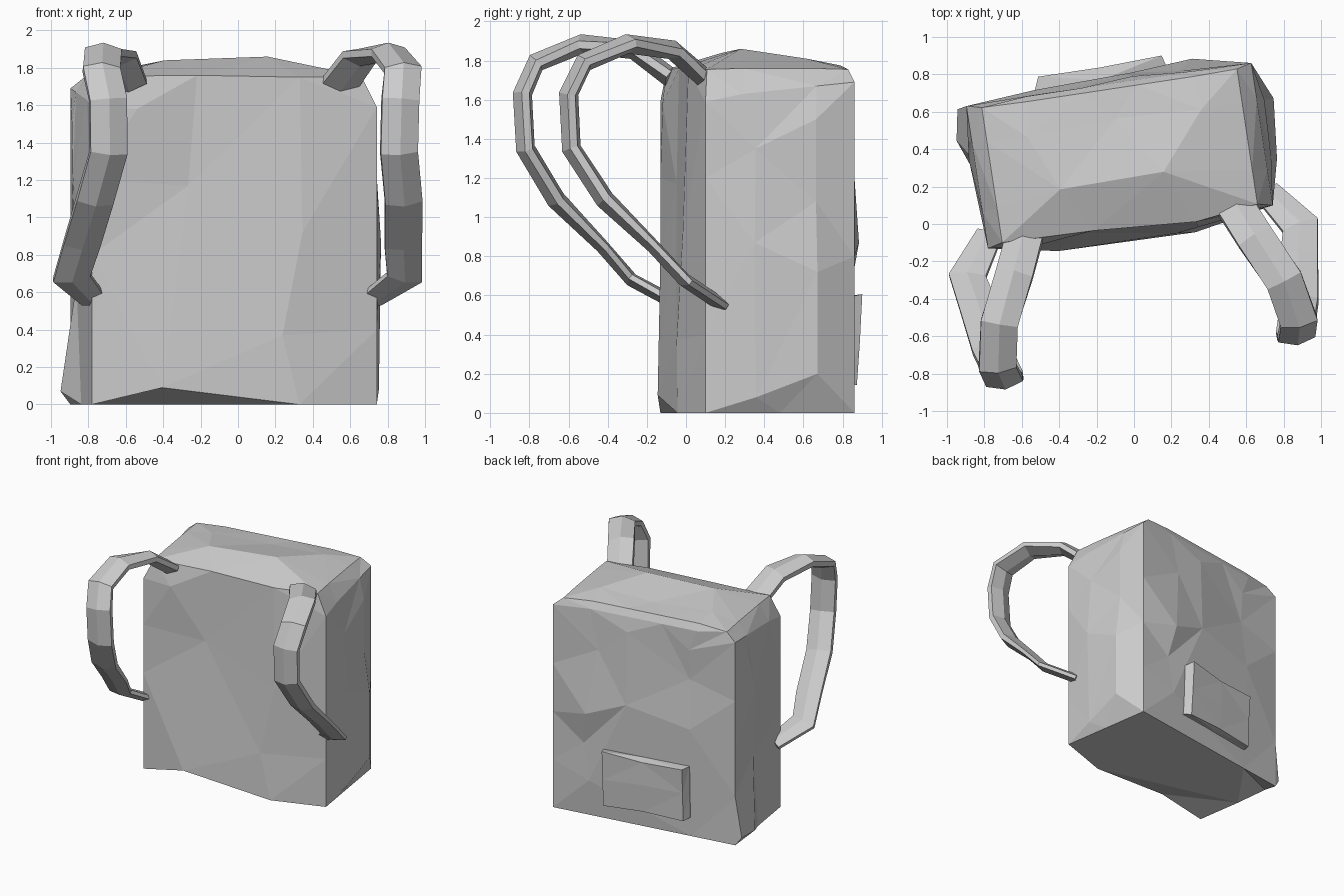
import bpy, bmesh, math, random
from mathutils import Vector, Matrix

old = bpy.data.objects.get("Cube")
if old:
    bpy.data.objects.remove(old, do_unlink=True)

random.seed(4)

# The whole bag is turned a little about the vertical axis
PLACE = Matrix.Translation((-0.077, 0.365, 0)) @ Matrix.Rotation(math.radians(8.6), 4, "Z")

canvas = bpy.data.materials.new("grey canvas")
canvas.use_nodes = True
GREY = (0.6, 0.6, 0.6, 1)
canvas.diffuse_color = GREY
canvas.node_tree.nodes["Principled BSDF"].inputs["Base Color"].default_value = GREY


def finish(bm, name):
    """Turn a bmesh into a flat-shaded, placed object."""
    bmesh.ops.recalc_face_normals(bm, faces=bm.faces)
    mesh = bpy.data.meshes.new(name)
    bm.to_mesh(mesh)
    bm.free()
    mesh.materials.append(canvas)
    obj = bpy.data.objects.new(name, mesh)
    bpy.context.collection.objects.link(obj)
    obj.matrix_world = PLACE
    return obj


# Body frame: corner posts, bottom edges and the bevelled top rim
half_width, half_depth, rim = 0.77, 0.385, 0.69
points = []
for side in (-1, 1):
    for face in (-1, 1):
        for z in (0, 0.4, 0.8, 1.2, 1.64 + face * 0.05):
            points.append((side * half_width, face * half_depth, z))
        points.append((side * rim, face * 0.365, 1.755))
        points.append((side * rim, face * 0.18, 1.76))
        points.append((side * half_width, face * 0.19, 1.65 + face * 0.02))
    points.append((side * half_width, 0, 0))
    points.append((side * 0.4, half_depth, 0))
    for x in (0.15, 0.45):
        points.append((side * x, 0.36, 1.775))
        points.append((side * x, 0.388, 1.72))

# Crumples: bulges and dents on every face
front = [(-0.4, -0.455, 0.09), (0.34, -0.465, 0),
         (0.25, -0.455, 0.37), (0.36, -0.44, 0.92), (-0.25, -0.38, 1.17),
         (0.35, -0.41, 1.75), (-0.53, -0.41, 1.58), (-0.2, -0.375, 1.76)]
back = [(0.46, 0.455, 0.87), (0.5, 0.4, 0.6), (0.45, 0.415, 0.3),
        (0.13, 0.43, 1.0), (0.13, 0.41, 1.6), (0.38, 0.4, 1.4),
        (-0.38, 0.375, 1.3), (-0.38, 0.39, 1.55), (-0.4, 0.415, 0.9)]
left = [(0.86, 0.18, 0.2), (0.86, 0.18, 0.72), (0.83, -0.14, 0.87),
        (0.82, -0.13, 0.08), (0.81, 0.18, 1.08), (0.81, 0.18, 1.5),
        (0.8, -0.13, 1.35)]
right = [(-0.85, 0.21, 0.07), (-0.82, 0.375, 0.07), (-0.8, 0.1, 1.2),
         (-0.79, 0.2, 1.5), (-0.78, 0.1, 0.65)]
top = [(0.22, -0.12, 1.86), (-0.34, -0.13, 1.84), (-0.47, 0.17, 1.8),
       (0.01, 0.2, 1.79), (0.47, 0.18, 1.81)]
points += front + back + left + right + top

# Skin the points as if they lay on a ball, then move them into place
bm = bmesh.new()
verts = [bm.verts.new(Vector((x / half_width, y / half_depth, z / 0.88 - 1)).normalized())
         for x, y, z in points]
bmesh.ops.convex_hull(bm, input=verts)
for v, p in zip(verts, points):
    v.co = p
bmesh.ops.triangulate(bm, faces=bm.faces[:])
finish(bm, "bag_body")

# Back pocket: a crumpled block with a pinched outer face
bm = bmesh.new()
bmesh.ops.create_cube(bm, size=1)
bmesh.ops.subdivide_edges(bm, edges=bm.edges[:], cuts=1, use_grid_fill=True)
for v in bm.verts:
    outer = v.co.y > 0.4
    middle = abs(v.co.z) < 0.1
    low = v.co.z < -0.4
    v.co = Vector((v.co.x * 0.72 - 0.035, v.co.y * 0.16 + 0.415, v.co.z * 0.43 + 0.375))
    if outer:
        v.co.x *= 0.93
        v.co.z += random.uniform(-0.02, 0.02)
        v.co.y += random.uniform(-0.01, 0.01)
        v.co.y -= 0.02 if middle else 0.025 if low else 0.005
bmesh.ops.triangulate(bm, faces=bm.faces[:])
finish(bm, "back_pocket")

# Shoulder strap: a flattened six-sided band swept along a loop, then mirrored
path = [Vector(p) for p in (
    (0.57, -0.36, 1.71), (0.65, -0.54, 1.855), (0.77, -0.79, 1.885),
    (0.815, -1.02, 1.79), (0.79, -1.095, 1.63), (0.785, -1.08, 1.35),
    (0.835, -0.915, 1.09), (0.87, -0.67, 0.85), (0.9, -0.515, 0.68),
    (0.75, -0.31, 0.56))]
section = [(-1, -0.4), (0, -1), (1, -0.4), (1, 0.4), (0, 1), (-1, 0.4)]

bm = bmesh.new()
rings = []
last = len(path) - 1
for i, p in enumerate(path):
    along = (path[min(i + 1, last)] - path[max(i - 1, 0)]).normalized()
    across = Vector((1, 0, 0))
    across = (across - along * across.dot(along)).normalized()
    out = along.cross(across)
    width = 0.07 if i == last else 0.1
    thick = 0.035 if i > 6 else 0.05
    rings.append([bm.verts.new(p + across * a * width + out * b * thick)
                  for a, b in section])
for lower, upper in zip(rings, rings[1:]):
    for k in range(len(section)):
        n = (k + 1) % len(section)
        bm.faces.new((lower[k], lower[n], upper[n], upper[k]))
bm.faces.new(rings[0])
bm.faces.new(rings[-1])
straps = finish(bm, "shoulder_straps")
mirror = straps.modifiers.new("Mirror", "MIRROR")
mirror.use_axis[0] = True
